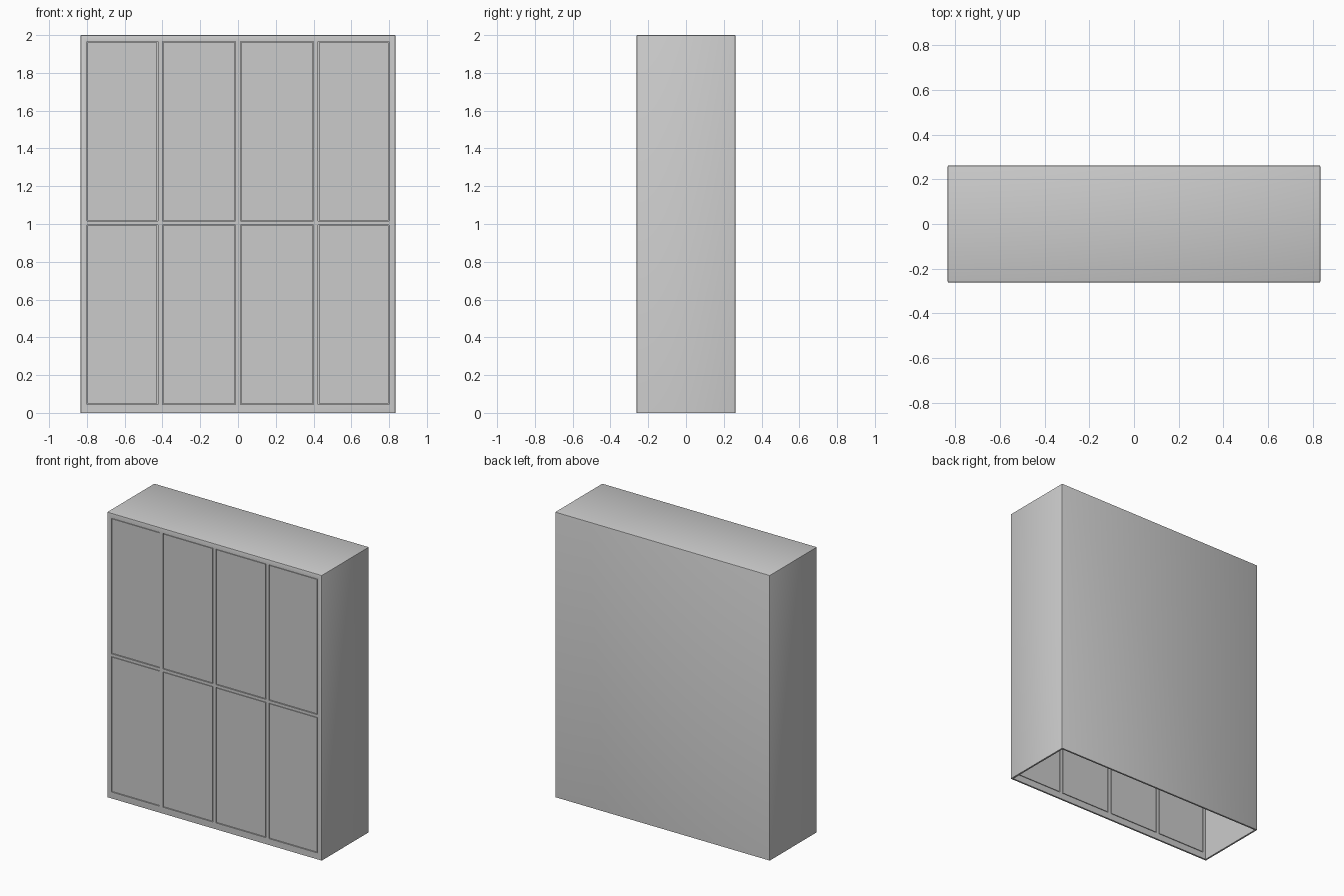
import bpy, bmesh

if "Cube" in bpy.data.objects:
    bpy.data.objects.remove(bpy.data.objects["Cube"])

W, D, H = 1.667, 0.524, 2.0
WALL, GAP = 0.012, 0.004
COLS = [(-0.80, -0.424), (-0.40, -0.012), (0.012, 0.40), (0.424, 0.80)]
ROWS = [(0.045, 0.995), (1.015, 1.965)]


def add_box(bm, x0, x1, y0, y1, z0, z1):
    verts = bmesh.ops.create_cube(bm, size=1)["verts"]
    for v in verts:
        v.co = ((x0 + x1) / 2 + v.co.x * (x1 - x0),
                (y0 + y1) / 2 + v.co.y * (y1 - y0),
                (z0 + z1) / 2 + v.co.z * (z1 - z0))


def finish(bm, name):
    mesh = bpy.data.meshes.new(name)
    bm.to_mesh(mesh)
    bm.free()
    ob = bpy.data.objects.new(name, mesh)
    bpy.context.collection.objects.link(ob)
    return ob


# Cabinet shell: thin sheet box with softened edges, open underneath
bm = bmesh.new()
add_box(bm, -W / 2, W / 2, -D / 2, D / 2, 0, H)
bottom = [f for f in bm.faces if f.normal.z < -0.5 or all(v.co.z < 0.01 for v in f.verts)]
bmesh.ops.delete(bm, geom=bottom, context='FACES')
edges = [e for e in bm.edges if len(e.link_faces) == 2]
bmesh.ops.bevel(bm, geom=edges, offset=0.005, segments=2, profile=0.5, affect='EDGES')
bmesh.ops.recalc_face_normals(bm, faces=bm.faces)
shell = finish(bm, "cabinet_shell")
solid = shell.modifiers.new("sheet_thickness", 'SOLIDIFY')
solid.thickness = WALL
solid.offset = -1
solid.use_even_offset = True

# Door openings cut through the front sheet
bm = bmesh.new()
for x0, x1 in COLS:
    for z0, z1 in ROWS:
        add_box(bm, x0, x1, -D / 2 - 0.05, -D / 2 + 0.05, z0, z1)
cutter = finish(bm, "opening_cutter")
cutter.hide_render = True
cut = shell.modifiers.new("door_openings", 'BOOLEAN')
cut.operation = 'DIFFERENCE'
cut.solver = 'EXACT'
cut.object = cutter

bpy.context.view_layer.objects.active = shell
shell.select_set(True)
for m in ("sheet_thickness", "door_openings"):
    bpy.ops.object.modifier_apply(modifier=m)
bpy.ops.object.shade_smooth_by_angle()
bpy.data.objects.remove(cutter)

# Eight doors, slightly recessed with a narrow gap all round
for r, (z0, z1) in enumerate(ROWS):
    for c, (x0, x1) in enumerate(COLS):
        bm = bmesh.new()
        add_box(bm, x0 + GAP, x1 - GAP, -D / 2 + 0.002, -D / 2 + WALL, z0 + GAP, z1 - GAP)
        finish(bm, f"door_{'lower' if r == 0 else 'upper'}_{c + 1}")
